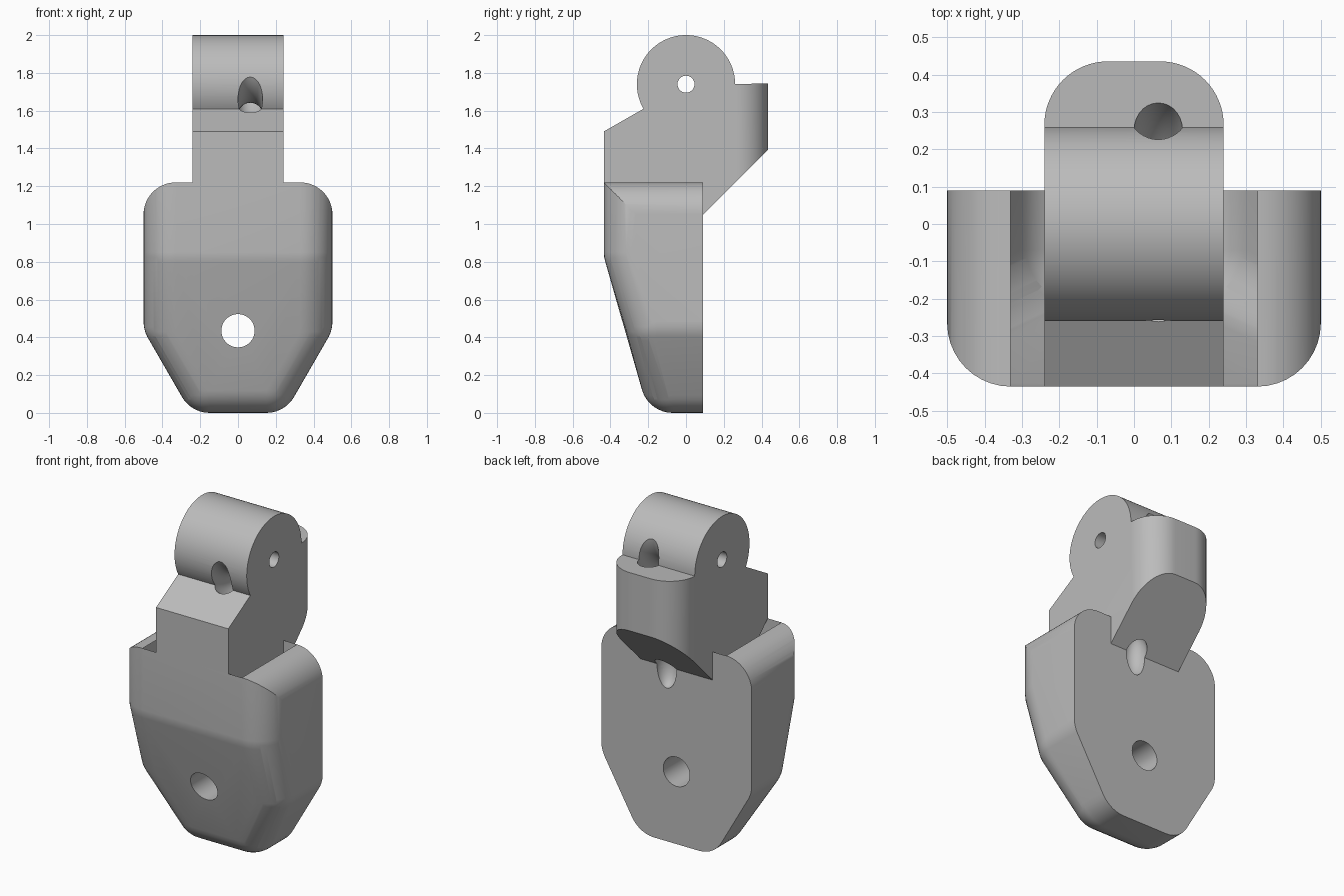
import bpy, bmesh
from math import pi, sin, cos, radians
from mathutils import Matrix, Vector

if "Cube" in bpy.data.objects:
    bpy.data.objects.remove(bpy.data.objects["Cube"])

grey = bpy.data.materials.new("plain_grey")
grey.use_nodes = True
colour = (0.5, 0.5, 0.5, 1)
grey.diffuse_color = colour
grey.node_tree.nodes["Principled BSDF"].inputs["Base Color"].default_value = colour

R = 0.17  # shared fillet radius


def make(name, bm):
    bmesh.ops.recalc_face_normals(bm, faces=bm.faces)
    mesh = bpy.data.meshes.new(name)
    bm.to_mesh(mesh)
    bm.free()
    mesh.materials.append(grey)
    ob = bpy.data.objects.new(name, mesh)
    bpy.context.collection.objects.link(ob)
    return ob


def prism(name, outline, place, low, high):
    """Extrude a 2D outline; place(a, b, depth) maps it into space."""
    bm = bmesh.new()
    face = bm.faces.new([bm.verts.new(place(a, b, low)) for a, b in outline])
    shift = Vector(place(0, 0, high)) - Vector(place(0, 0, low))
    new = bmesh.ops.extrude_face_region(bm, geom=[face])["geom"]
    bmesh.ops.translate(bm, vec=shift, verts=[v for v in new if isinstance(v, bmesh.types.BMVert)])
    return make(name, bm)


def arc(ca, cb, r, start, end, steps=16):
    angles = [radians(start + (end - start) * i / steps) for i in range(steps + 1)]
    return [(ca + r * cos(t), cb + r * sin(t)) for t in angles]


def rod(name, r, length, centre, axis):
    bm = bmesh.new()
    bmesh.ops.create_cone(bm, cap_ends=True, segments=48, radius1=r, radius2=r, depth=length,
                          matrix=Matrix.Translation(centre) @ Matrix.Rotation(pi / 2, 4, axis))
    return make(name, bm)


def combine(target, other, operation):
    mod = target.modifiers.new(operation.lower(), 'BOOLEAN')
    mod.operation, mod.object, mod.solver = operation, other, 'EXACT'
    bpy.context.view_layer.objects.active = target
    bpy.ops.object.modifier_apply(modifier=mod.name)
    bpy.data.objects.remove(other)


# Body: hull of spheres at the fillet centres, trimmed flat at back and top
bm = bmesh.new()
for x, y, z in [(0.33, -0.265, 1.5), (0.33, -0.265, 0.85), (0.33, -0.154, 0.482), (0.15, -0.07, R)]:
    for side in (-1, 1):
        for depth in (y, 0.4):
            bmesh.ops.create_uvsphere(bm, u_segments=40, v_segments=20, radius=R,
                                      matrix=Matrix.Translation((side * x, depth, z)))
hull = bmesh.ops.convex_hull(bm, input=bm.verts)
bmesh.ops.delete(bm, geom=[v for v in hull["geom_interior"] if isinstance(v, bmesh.types.BMVert)],
                 context='VERTS')
for point, normal in [((0, 0.09, 0), (0, 1, 0)), ((0, 0, 1.22), (0, 0, 1))]:
    cut = bmesh.ops.bisect_plane(bm, geom=bm.verts[:] + bm.edges[:] + bm.faces[:],
                                 plane_co=point, plane_no=normal, clear_outer=True)
    bmesh.ops.convex_hull(bm, input=bm.verts)
bmesh.ops.dissolve_limit(bm, angle_limit=0.01, verts=bm.verts, edges=bm.edges)
body = make("bracket_body", bm)

# Rounded upper shoulders
shoulders = [(-0.7, -0.2), (0.7, -0.2), (0.7, 0.9)] + arc(0.33, 1.05, R, 0, 90) \
    + arc(-0.33, 1.05, R, 90, 180) + [(-0.7, 0.9)]
shoulders = [(-0.5, -0.2), (0.5, -0.2)] + shoulders[3:-1]
combine(body, prism("shoulder_cutter", shoulders, lambda a, b, d: (a, d, b), -0.8, 0.8), 'INTERSECT')

# Upper lug with its round head, rounded on the back edges
side_profile = [(-0.3, 1.1), (0.04, 1.0), (0.09, 1.05), (0.435, 1.395), (0.435, 1.745)] \
    + arc(0, 1.74, 0.26, 0, 210, 64) + [(-0.435, 1.49), (-0.435, 1.22)]
lug = prism("lug", side_profile, lambda a, b, d: (d, a, b), -0.24, 0.24)
plan = [(-0.24, -0.7), (0.24, -0.7)] + arc(0.07, 0.265, R, 0, 90) + arc(-0.07, 0.265, R, 90, 180)
combine(lug, prism("lug_cutter", plan, lambda a, b, d: (a, b, d), 0.5, 2.5), 'INTERSECT')
combine(body, lug, 'UNION')

# Pin hole across the head and screw hole through the body
combine(body, rod("pin_cutter", 0.045, 2, (0, 0, 1.74), 'Y'), 'DIFFERENCE')
combine(body, rod("screw_cutter", 0.088, 2, (0, 0, 0.435), 'X'), 'DIFFERENCE')

# Curved cord channel under the head
bpy.ops.mesh.primitive_torus_add(major_radius=0.323, minor_radius=0.065, major_segments=72,
                                 minor_segments=28, location=(0.065, -0.03, 1.9),
                                 rotation=(0, pi / 2, 0))
combine(body, bpy.context.object, 'DIFFERENCE')

# Scooped pocket where the lug meets the back
bm = bmesh.new()
bmesh.ops.create_uvsphere(bm, u_segments=32, v_segments=20, radius=1,
                          matrix=Matrix.Translation((0.065, 0.09, 1.05))
                          @ Matrix.Diagonal((0.065, 0.07, 0.13, 1)))
combine(body, make("pocket_cutter", bm), 'DIFFERENCE')

# Smooth shading with crisp edges
bpy.ops.object.select_all(action='DESELECT')
body.select_set(True)
bpy.context.view_layer.objects.active = body
bpy.ops.object.shade_smooth_by_angle(angle=radians(25))
